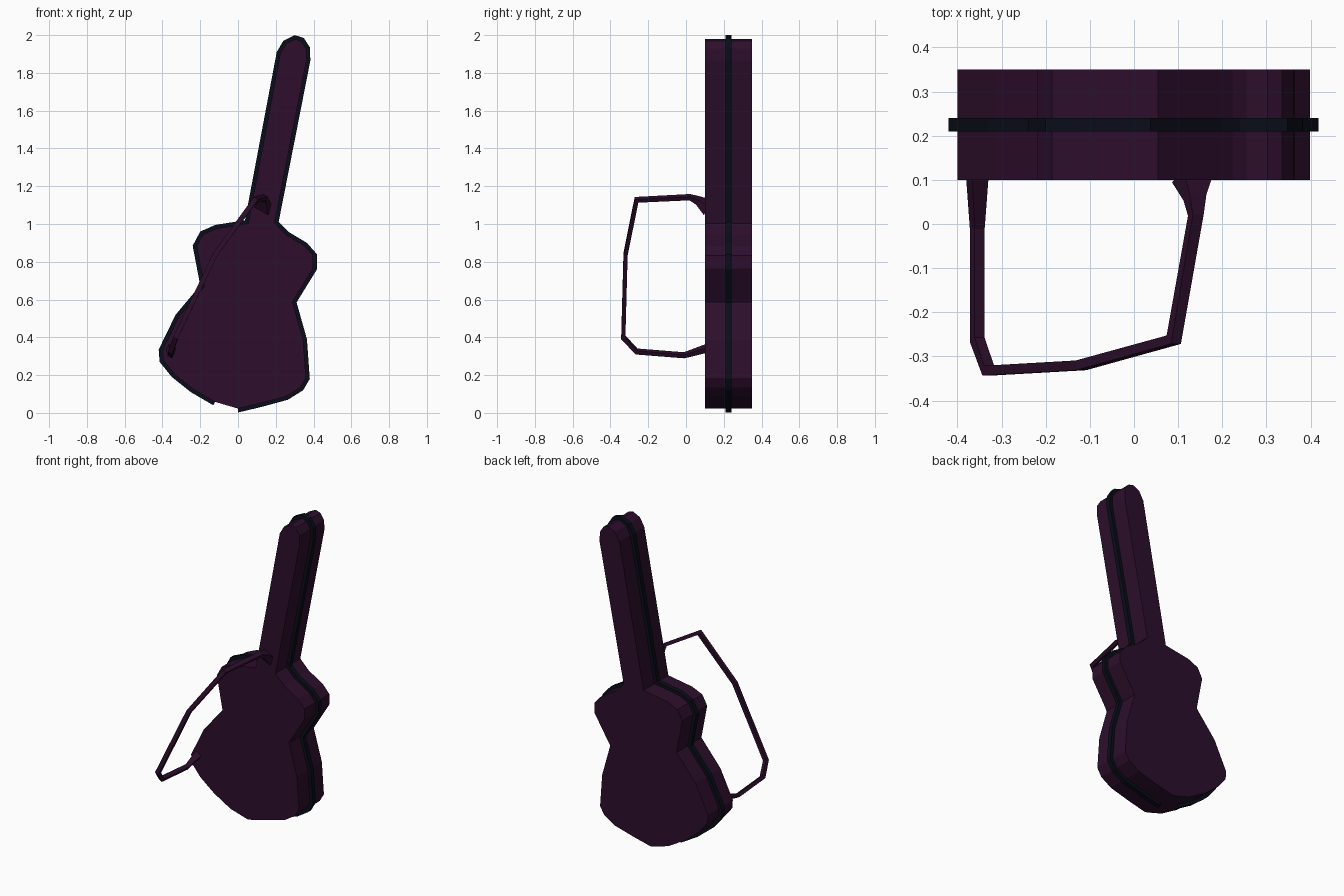
import bpy, bmesh
from mathutils import Vector

if "Cube" in bpy.data.objects:
    bpy.data.objects.remove(bpy.data.objects["Cube"])


def material(name, rgb):
    m = bpy.data.materials.new(name)
    m.diffuse_color = (*rgb, 1)
    m.use_nodes = True
    m.node_tree.nodes["Principled BSDF"].inputs["Base Color"].default_value = m.diffuse_color
    return m


PURPLE = material("dark purple", (0.026, 0.0045, 0.025))
NAVY = material("black navy", (0.003, 0.004, 0.010))


def finish(name, bm, mat):
    bmesh.ops.recalc_face_normals(bm, faces=bm.faces)
    me = bpy.data.meshes.new(name)
    bm.to_mesh(me)
    bm.free()
    me.materials.append(mat)
    ob = bpy.data.objects.new(name, me)
    bpy.context.collection.objects.link(ob)
    return ob


def inset(points, d):
    """Shrink a counter-clockwise outline by d with mitred corners."""
    pts = [Vector(p) for p in points]
    out = []
    for i, p in enumerate(pts):
        a = (p - pts[i - 1]).normalized()
        b = (pts[(i + 1) % len(pts)] - p).normalized()
        na, nb = Vector((-a.y, a.x)), Vector((-b.y, b.x))
        out.append(p + (na + nb) * d / (1 + na.dot(nb)))
    return out


def slab(name, outline, y0, y1, mat):
    bm = bmesh.new()
    f = bm.faces.new([bm.verts.new((x, y0, z)) for x, z in outline])
    ext = bmesh.ops.extrude_face_region(bm, geom=[f], use_keep_orig=True)
    verts = [v for v in ext["geom"] if isinstance(v, bmesh.types.BMVert)]
    bmesh.ops.translate(bm, verts=verts, vec=(0, y1 - y0, 0))
    bmesh.ops.triangulate(bm, faces=[q for q in bm.faces if len(q.verts) > 4])
    return finish(name, bm, mat)


# Guitar case outline (x, z), starting at the bottom, counter-clockwise
outline = [(0, 0.002), (0.13, 0.033), (0.265, 0.07), (0.345, 0.12), (0.38, 0.18),
           (0.365, 0.39), (0.31, 0.585), (0.418, 0.76), (0.418, 0.84),
           (0.365, 0.90), (0.265, 0.96), (0.215, 1.01),
           (0.383, 1.865), (0.381, 1.935), (0.348, 1.985), (0.30, 2.0),
           (0.24, 1.97), (0.205, 1.91), (0.037, 1.02),
           (-0.12, 0.995), (-0.20, 0.96), (-0.24, 0.885), (-0.20, 0.675),
           (-0.33, 0.52), (-0.42, 0.335), (-0.415, 0.27), (-0.35, 0.19),
           (-0.25, 0.11), (-0.13, 0.04)]
inner = inset(outline, 0.02)
slab("case_body", inner, 0.10, 0.35, PURPLE)

# Zip trim: a thin strip round the outline, open at the bottom
bm = bmesh.new()
rings = []
deep = inset(outline, 0.03)
for o, i in zip(outline, deep):
    rings.append([bm.verts.new((p[0], y, p[1]))
                  for p, y in ((o, 0.21), (o, 0.24), (i, 0.24), (i, 0.21))])
for a, b in zip(rings, rings[1:]):
    for k in range(4):
        bm.faces.new((a[k], a[k - 1], b[k - 1], b[k]))
bm.faces.new(rings[0])
bm.faces.new(rings[-1])
finish("zip_trim", bm, NAVY)

# Shoulder strap: square section swept along a path, wider at the ends
path = [((-0.355, 0.12, 0.345), 0.022), ((-0.355, -0.01, 0.305), 0.013),
        ((-0.355, -0.262, 0.325), 0.013), ((-0.33, -0.332, 0.40), 0.013),
        ((-0.12, -0.32, 0.84), 0.013), ((0.09, -0.262, 1.128), 0.013),
        ((0.14, 0.02, 1.142), 0.014), ((0.138, 0.06, 1.125), 0.022),
        ((0.135, 0.11, 1.09), 0.042)]
pts = [Vector(p) for p, w in path]
side = Vector((0.86, 0, -0.5)).normalized()
bm = bmesh.new()
rings = []
for i, p in enumerate(pts):
    a = (p - pts[i - 1]).normalized() if i else (pts[1] - p).normalized()
    b = (pts[i + 1] - p).normalized() if i < len(pts) - 1 else a
    t = (a + b).normalized()
    up = side.cross(t).normalized() * max(0.011, path[i][1] * 0.7) / max(0.5, t.dot(a))
    w = side * path[i][1]
    rings.append([bm.verts.new(p + w * s + up * u)
                  for s, u in ((-1, -1), (1, -1), (1, 1), (-1, 1))])
for a, b in zip(rings, rings[1:]):
    for k in range(4):
        bm.faces.new((a[k], a[k - 1], b[k - 1], b[k]))
bm.faces.new(rings[0])
bm.faces.new(rings[-1])
finish("shoulder_strap", bm, PURPLE)
